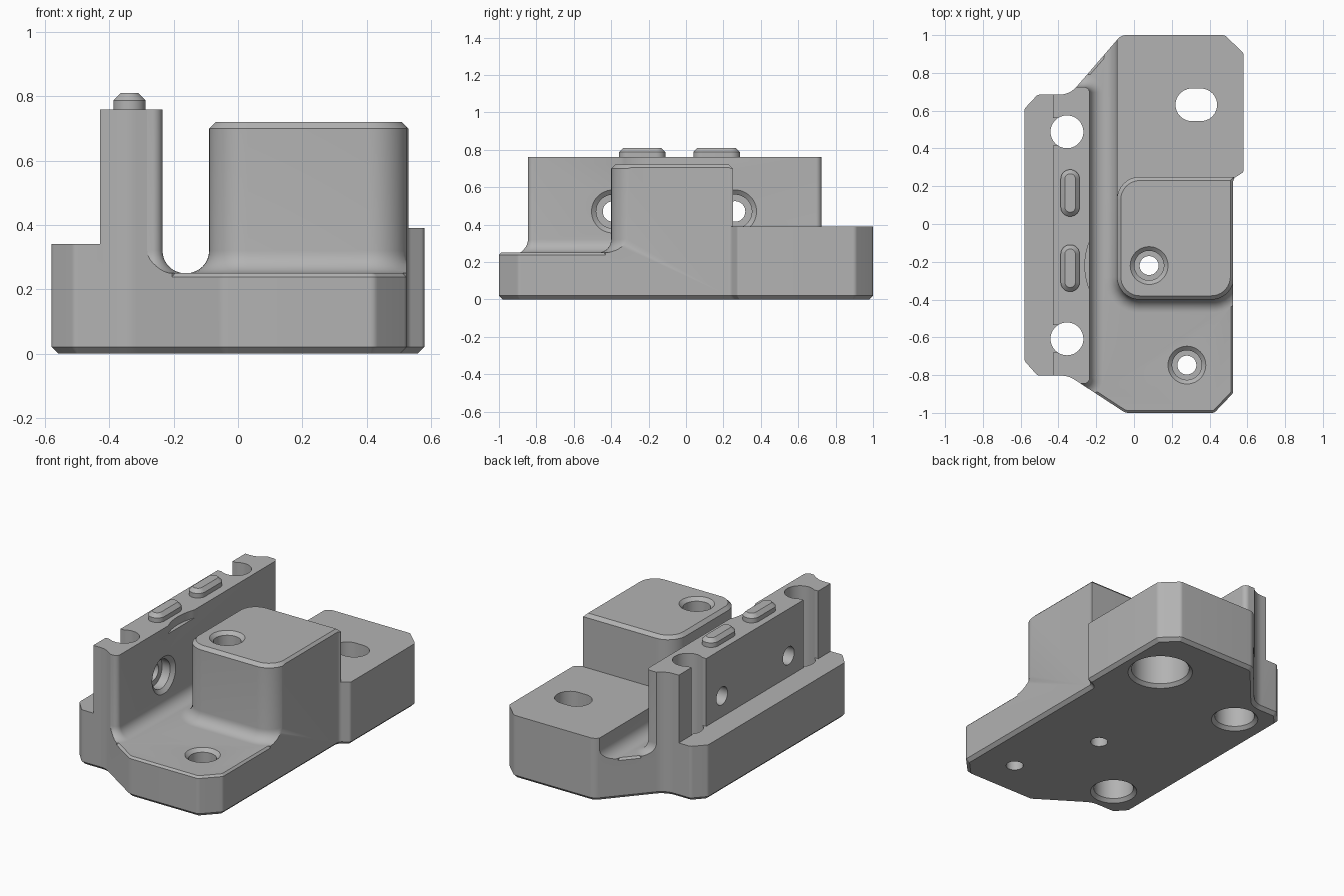
import bpy, bmesh, math
from mathutils import Vector, Matrix

cube = bpy.data.objects.get("Cube")
if cube:
    bpy.data.objects.remove(cube, do_unlink=True)

GREY = (0.45, 0.45, 0.45, 1)
mat = bpy.data.materials.new("plain grey")
mat.use_nodes = True
mat.diffuse_color = GREY
mat.node_tree.nodes["Principled BSDF"].inputs["Base Color"].default_value = GREY


def rounded(corners):
    """Counter-clockwise polygon from (x, y, corner radius)."""
    out, n = [], len(corners)
    for i, (x, y, r) in enumerate(corners):
        p = Vector((x, y))
        if r == 0:
            out.append(p)
            continue
        da = (Vector(corners[i - 1][:2]) - p).normalized()
        db = (Vector(corners[(i + 1) % n][:2]) - p).normalized()
        half = da.angle(db) / 2
        c = p + (da + db).normalized() * r / math.sin(half)
        s, e = (p + d * r / math.tan(half) - c for d in (da, db))
        out += [c + s.lerp(e, k / 8).normalized() * r for k in range(9)]
    return out


def rect(x0, x1, y0, y1, radii):
    pts = ((x0, y0), (x1, y0), (x1, y1), (x0, y1))
    return rounded([(*p, r) for p, r in zip(pts, radii)])


def circle(x, y, r, n=48):
    return [Vector((x + r * math.cos(a), y + r * math.sin(a)))
            for a in (2 * math.pi * k / n for k in range(n))]


def offset(poly, d):
    out = []
    for i, p in enumerate(poly):
        e1 = (p - poly[i - 1]).normalized()
        e2 = (poly[(i + 1) % len(poly)] - p).normalized()
        n1, n2 = Vector((e1.y, -e1.x)), Vector((e2.y, -e2.x))
        out.append(p + (n1 + n2) * d / (1 + n1.dot(n2)))
    return out


def solid(name, poly, levels, matrix=None):
    """Stack the outline through levels of (height, outward offset)."""
    bm = bmesh.new()
    rings = [[bm.verts.new((*q, z)) for q in offset(poly, d)] for z, d in levels]
    n = len(poly)
    for lo, hi in zip(rings, rings[1:]):
        for i in range(n):
            j = (i + 1) % n
            bm.faces.new((lo[i], lo[j], hi[j], hi[i]))
    bm.faces.new(rings[0][::-1])
    bm.faces.new(rings[-1])
    if matrix:
        bm.transform(matrix)
    me = bpy.data.meshes.new(name)
    bm.to_mesh(me)
    bm.free()
    me.materials.append(mat)
    ob = bpy.data.objects.new(name, me)
    bpy.context.collection.objects.link(ob)
    return ob


def combine(ob, tool, op):
    mod = ob.modifiers.new(op, "BOOLEAN")
    mod.operation, mod.object, mod.solver = op, tool, "EXACT"
    bpy.context.view_layer.objects.active = ob
    bpy.ops.object.modifier_apply(modifier=mod.name)
    bpy.data.objects.remove(tool, do_unlink=True)


FLOOR, FILLET = 0.25, 0.07
arc = [k * math.pi / 16 for k in range(9)]
flare = [(0.1, FILLET)] + [(FLOOR + FILLET * (1 - math.cos(t)), FILLET * (1 - math.sin(t)))
                           for t in arc]

# Plan outline of the whole bracket
outline = rounded([
    (-0.58, -0.725, 0.03), (-0.51, -0.803, 0.03), (-0.347, -0.803, 0.12),
    (-0.045, -1, 0.06), (0.425, -1, 0.03), (0.525, -0.895, 0.03),
    (0.525, 0.24, 0.03), (0.58, 0.275, 0.02), (0.58, 0.905, 0.03),
    (0.48, 1, 0.03), (-0.068, 1, 0.06), (-0.34, 0.685, 0.12),
    (-0.51, 0.685, 0.03), (-0.58, 0.61, 0.03)])

# Low floor slab with an eased rim
body = solid("bracket_body", outline, [(-0.1, 0.005), (0.233, 0.005), (FLOOR, -0.012)])

# Tall side wall with cross holes and a clearance scallop
wall = solid("wall", rect(-0.43, -0.235, -0.845, 0.725, [0.03] * 4), flare + [(0.76, 0)])
side = Matrix.Rotation(math.pi / 2, 4, "Y")
for y in (-0.39, 0.262):
    place = Matrix.Translation((0, y, 0.47)) @ side
    combine(wall, solid("cross_hole", circle(0, 0, 0.055),
                        [(-0.6, 0), (-0.31, 0), (-0.31, 0.035), (-0.255, 0.035),
                         (-0.235, 0.06), (-0.12, 0.06)], place), "DIFFERENCE")
combine(wall, solid("scallop", circle(0.08, -0.22, 0.34, 96), [(0.71, 0), (0.9, 0)]),
        "DIFFERENCE")

# Tall block, rear platform and outer ledge
block = solid("block", rect(-0.09, 0.53, -0.4, 0.25, [0.12, 0.12, 0, 0.12]),
              flare + [(0.7, 0), (0.72, -0.02)])
platform = solid("platform", rect(-0.0895, 1, 0.05, 1.4, [0] * 4), flare + [(0.39, 0)])
ledge = solid("ledge", rect(-0.9, -0.33, -0.9, 0.9, [0] * 4), [(-0.05, 0), (0.34, 0)])
for part in (wall, block, platform, ledge):
    combine(body, part, "UNION")

# Trim everything to the outline, with a chamfered underside
combine(body, solid("trim", outline, [(0, -0.02), (0.02, 0), (1, 0)]), "INTERSECT")

# Wall bolt holes, open to the outside above the ledge
for y in (-0.608, 0.488):
    combine(body, solid("bolt_hole", circle(-0.355, y, 0.087),
                        [(-0.1, 0.048), (0, 0.048), (0.02, 0.028), (0.2, 0.028),
                         (0.2, 0), (1, 0)]), "DIFFERENCE")
    combine(body, solid("bolt_opening", rect(-0.7, -0.36, y - 0.072, y + 0.072, [0] * 4),
                        [(0.34, 0), (1, 0)]), "DIFFERENCE")

# Counterbored screw holes in the block and the front floor
for x, y, top in ((0.08, -0.22, 0.72), (0.28, -0.747, FLOOR)):
    seat = 0.15
    combine(body, solid("screw_hole", circle(x, y, 0.05),
                        [(-0.1, 0), (seat, 0), (seat, 0.028), (top - 0.02, 0.028),
                         (top, 0.05), (top + 0.1, 0.05)]), "DIFFERENCE")

# Slotted hole in the rear platform, with a round bore below
combine(body, solid("slot", rect(0.22, 0.44, 0.545, 0.717, [0.085] * 4),
                    [(0.1, 0), (0.6, 0)]), "DIFFERENCE")
combine(body, solid("bore", circle(0.33, 0.631, 0.168),
                    [(-0.1, 0.02), (0, 0.02), (0.02, 0), (0.24, 0)]), "DIFFERENCE")

# Locating tabs on top of the wall
tabs = [solid("locating_tab", rect(-0.388, -0.288, y, y + 0.248, [0.049] * 4),
              [(0.75, 0), (0.788, 0), (0.81, -0.022)]) for y in (-0.358, 0.04)]

# Smooth curves, sharp edges
bpy.ops.object.select_all(action="DESELECT")
for ob in [body] + tabs:
    ob.select_set(True)
bpy.context.view_layer.objects.active = body
bpy.ops.object.shade_smooth_by_angle(angle=math.radians(30))
